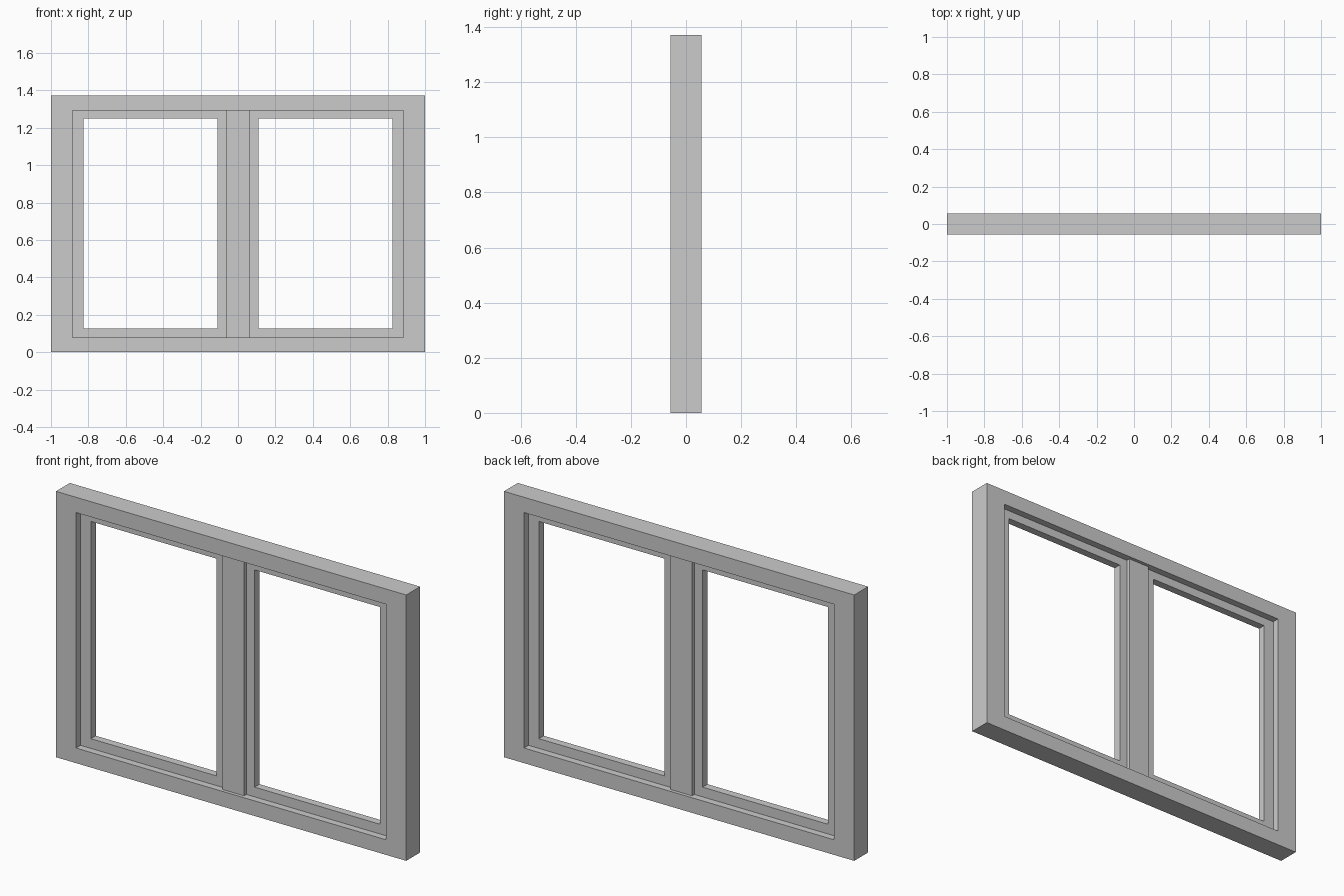
import bpy
import bmesh

if "Cube" in bpy.data.objects:
    bpy.data.objects.remove(bpy.data.objects["Cube"])


def make_object(name, bm):
    bmesh.ops.recalc_face_normals(bm, faces=bm.faces)
    mesh = bpy.data.meshes.new(name)
    bm.to_mesh(mesh)
    bm.free()
    obj = bpy.data.objects.new(name, mesh)
    bpy.context.collection.objects.link(obj)
    return obj


def rect(x0, x1, z0, z1):
    return [(x0, z0), (x1, z0), (x1, z1), (x0, z1)]


def ring(name, outer, inner, half_depth):
    """Rectangular frame with mitred corners, centred on y = 0."""
    bm = bmesh.new()
    loops = [[bm.verts.new((x, y, z)) for x, z in corners]
             for corners, y in ((outer, -half_depth), (inner, -half_depth),
                                (inner, half_depth), (outer, half_depth))]
    for a in range(4):
        p, q = loops[a], loops[(a + 1) % 4]
        for i in range(4):
            j = (i + 1) % 4
            bm.faces.new((p[i], p[j], q[j], q[i]))
    bmesh.ops.dissolve_limit(bm, angle_limit=0.001, verts=[], edges=[])
    return make_object(name, bm)


def box(name, x0, x1, z0, z1, half_depth):
    bm = bmesh.new()
    bmesh.ops.create_cube(bm, size=1)
    bmesh.ops.scale(bm, vec=(x1 - x0, 2 * half_depth, z1 - z0), verts=bm.verts)
    bmesh.ops.translate(bm, vec=((x0 + x1) / 2, 0, (z0 + z1) / 2), verts=bm.verts)
    return make_object(name, bm)


JAMB_X, SILL_Z, HEAD_Z = 0.885, 0.078, 1.293
MULLION_X = 0.062

# Outer frame
ring("outer_frame", rect(-1, 1, 0, 1.372),
     rect(-JAMB_X, JAMB_X, SILL_Z, HEAD_Z), 0.0565)

# Centre mullion, set back from the outer frame
box("centre_mullion", -MULLION_X, MULLION_X, SILL_Z, HEAD_Z, 0.039)

# Two thin sashes, set back further
for side, s in (("left", -1), ("right", 1)):
    ring(side + "_sash",
         rect(s * MULLION_X, s * JAMB_X, SILL_Z, HEAD_Z),
         rect(s * 0.109, s * 0.826, 0.128, 1.249), 0.02)
